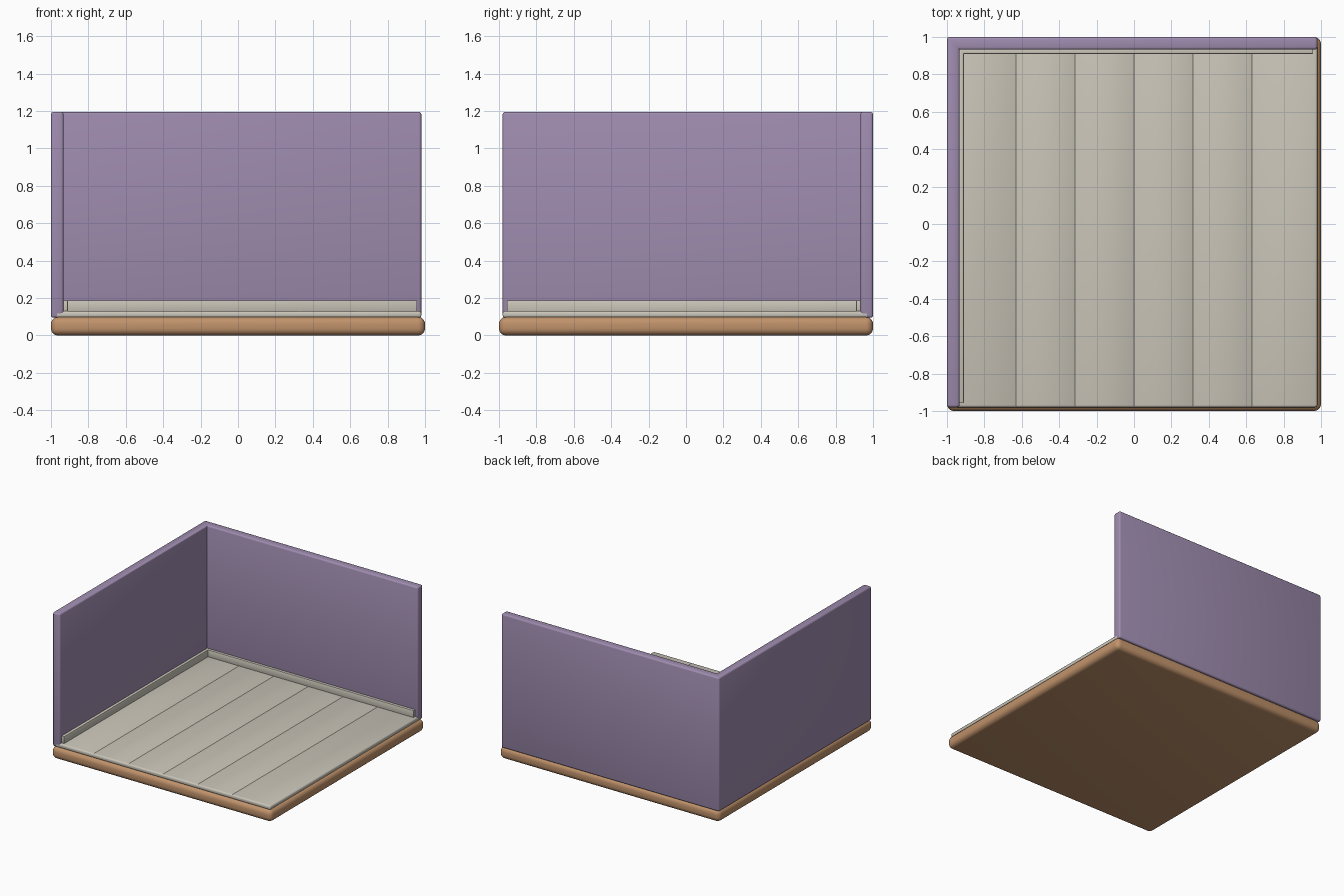
import bpy, bmesh, math
from mathutils import Vector

if "Cube" in bpy.data.objects:
    bpy.data.objects.remove(bpy.data.objects["Cube"])


def material(name, color):
    m = bpy.data.materials.new(name)
    m.diffuse_color = (*color, 1)
    m.use_nodes = True
    m.node_tree.nodes["Principled BSDF"].inputs["Base Color"].default_value = m.diffuse_color
    return m


WOOD = material("warm wood", (0.53, 0.29, 0.147))
CREAM = material("pale cream", (0.59, 0.56, 0.485))
PURPLE = material("dusty purple", (0.345, 0.262, 0.43))


def prism(name, outline, z0, z1, mat, radius, segments):
    """Extrude a counter-clockwise outline and round its convex edges."""
    bm = bmesh.new()
    face = bm.faces.new([bm.verts.new((x, y, z0)) for x, y in outline])
    ext = bmesh.ops.extrude_face_region(bm, geom=[face], use_keep_orig=True)
    top = [v for v in ext["geom"] if isinstance(v, bmesh.types.BMVert)]
    bmesh.ops.translate(bm, verts=top, vec=(0, 0, z1 - z0))
    bmesh.ops.recalc_face_normals(bm, faces=bm.faces)
    edges = [e for e in bm.edges if e.is_convex]
    bmesh.ops.bevel(bm, geom=edges, offset=radius, segments=segments,
                    profile=0.5, affect='EDGES', clamp_overlap=True)
    mesh = bpy.data.meshes.new(name)
    bm.to_mesh(mesh)
    bm.free()
    mesh.materials.append(mat)
    obj = bpy.data.objects.new(name, mesh)
    bpy.context.collection.objects.link(obj)
    return obj


def rect(x0, y0, x1, y1):
    return [(x0, y0), (x1, y0), (x1, y1), (x0, y1)]


def corner(left, right, front, back, thick):
    """L-shaped outline along the left and back sides."""
    return [(left, front), (left + thick, front), (left + thick, back - thick),
            (right, back - thick), (right, back), (left, back)]


# Rounded wooden base
base = prism("base", rect(-1, -1, 1, 1), 0, 0.1, WOOD, 0.038, 5)

# Floor slab with fine seams between six planks
floor = prism("floor", rect(-0.98, -0.98, 0.98, 0.98), 0.095, 0.13, CREAM, 0.012, 3)
bm = bmesh.new()
bm.from_mesh(floor.data)
seams = [i * 0.315 for i in range(-2, 3)]
for s in seams:
    for x in (s - 0.002, s, s + 0.002):
        bmesh.ops.bisect_plane(bm, geom=bm.verts[:] + bm.edges[:] + bm.faces[:],
                               plane_co=Vector((x, 0, 0)), plane_no=Vector((1, 0, 0)))
for v in bm.verts:
    if v.co.z > 0.1295 and any(abs(v.co.x - s) < 0.0005 for s in seams):
        v.co.z -= 0.002
bm.to_mesh(floor.data)
bm.free()

# Left and back walls joined at the corner
walls = prism("walls", corner(-1, 0.98, -0.98, 1, 0.067), 0.095, 1.195, PURPLE, 0.013, 3)

# Skirting board along the foot of both walls
skirting = prism("skirting", corner(-0.935, 0.957, -0.957, 0.935, 0.025),
                 0.125, 0.187, CREAM, 0.003, 2)

# Smooth the rounded edges only
for obj in (base, floor, walls, skirting):
    bpy.ops.object.select_all(action='DESELECT')
    obj.select_set(True)
    bpy.context.view_layer.objects.active = obj
    bpy.ops.object.shade_smooth_by_angle(angle=math.radians(35))
